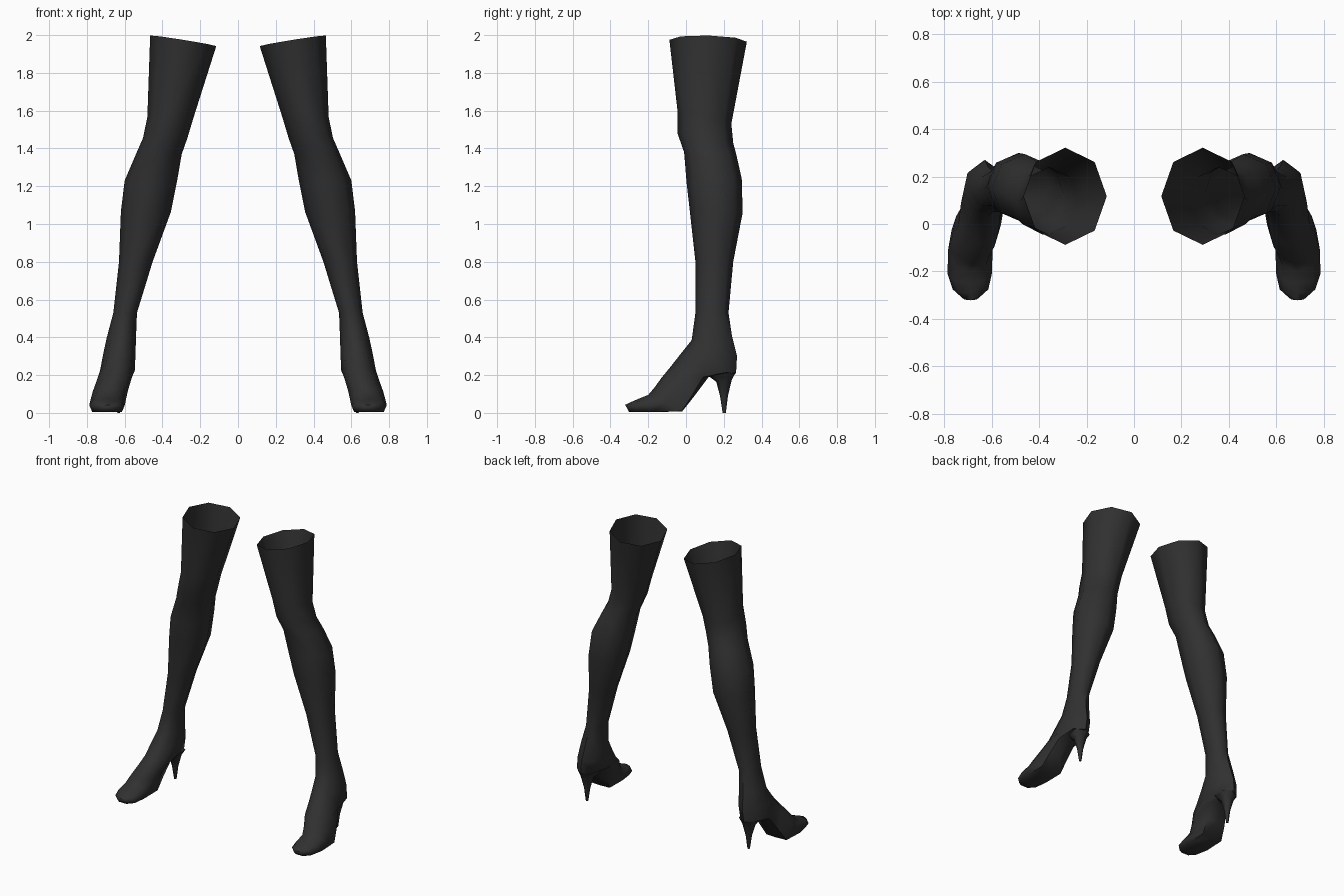
import bpy, bmesh, math

black = bpy.data.materials.new("black leather")
black.diffuse_color = (0.03, 0.03, 0.03, 1)


def loft(name, rings, sides, cap_top):
    """Skin mirrored rings: inner x, outer x, front (y, z), back (y, z), side tilt, sole flatness."""
    bm = bmesh.new()
    loops = []
    for xi, xo, (yf, zf), (yb, zb), tilt, flat in rings:
        loop = []
        for i in range(sides):
            a = 2 * math.pi * i / sides
            s, c = math.sin(a), math.cos(a)          # c = 1 front, -1 back
            if c < -0.1:                             # square off the sole side
                c += (-1 - c) * flat
                s *= 1 + 0.2 * flat
            t = (1 - c) / 2
            x = (xi + xo) / 2 + s * (xo - xi) / 2
            loop.append(bm.verts.new((x, yf + (yb - yf) * t, zf + (zb - zf) * t + tilt * s)))
        loops.append(loop)
    for a, b in zip(loops, loops[1:]):
        for i in range(sides):
            j = (i + 1) % sides
            bm.faces.new((a[i], a[j], b[j], b[i]))
    bm.faces.new(loops[-1])
    if cap_top:
        bm.faces.new(loops[0])
    bmesh.ops.recalc_face_normals(bm, faces=bm.faces)
    me = bpy.data.meshes.new(name)
    bm.to_mesh(me)
    bm.free()
    me.materials.append(black)
    ob = bpy.data.objects.new(name, me)
    bpy.context.collection.objects.link(ob)
    bpy.ops.object.select_all(action='DESELECT')
    ob.select_set(True)
    bpy.context.view_layer.objects.active = ob
    bpy.ops.object.shade_smooth_by_angle(angle=math.radians(60))
    ob.modifiers.new("mirror", 'MIRROR').use_mirror_merge = False
    return ob


# Open thigh-high shaft running down into the foot and closed toe
loft("boots", [
    (0.115, 0.465, (-0.088, 1.975), (0.322, 1.965), 0.028, 0),
    (0.235, 0.480, (-0.045, 1.60), (0.240, 1.53), 0, 0),
    (0.268, 0.503, (-0.045, 1.48), (0.250, 1.43), 0, 0),
    (0.298, 0.540, (-0.010, 1.38), (0.268, 1.36), 0, 0),
    (0.322, 0.600, (0.003, 1.22), (0.295, 1.24), 0, 0),
    (0.355, 0.620, (0.020, 1.07), (0.300, 1.06), 0, 0),
    (0.452, 0.630, (0.050, 0.80), (0.250, 0.80), 0, 0),
    (0.535, 0.660, (0.050, 0.53), (0.225, 0.53), 0, 0),
    (0.540, 0.695, (0.030, 0.385), (0.243, 0.41), 0, 0),
    (0.543, 0.715, (-0.030, 0.31), (0.270, 0.30), 0, 0),
    (0.546, 0.730, (-0.085, 0.24), (0.265, 0.21), 0, 0),
    (0.562, 0.742, (-0.130, 0.185), (0.120, 0.19), 0, 0.2),
    (0.585, 0.770, (-0.170, 0.13), (0.045, 0.09), 0, 0.6),
    (0.597, 0.785, (-0.200, 0.095), (-0.020, 0.008), 0, 0.9),
    (0.600, 0.787, (-0.250, 0.075), (-0.170, 0.004), 0, 0.9),
    (0.615, 0.765, (-0.292, 0.057), (-0.260, 0.004), 0, 0.9),
    (0.655, 0.725, (-0.322, 0.043), (-0.302, 0.006), 0, 0.9),
], 8, False)

# Stiletto heels
loft("heels", [
    (0.560, 0.700, (0.105, 0.205), (0.264, 0.215), 0, 0),
    (0.590, 0.675, (0.160, 0.165), (0.242, 0.175), 0, 0),
    (0.612, 0.652, (0.180, 0.09), (0.222, 0.09), 0, 0),
    (0.624, 0.640, (0.194, 0.0), (0.211, 0.0), 0, 0),
], 6, True)
